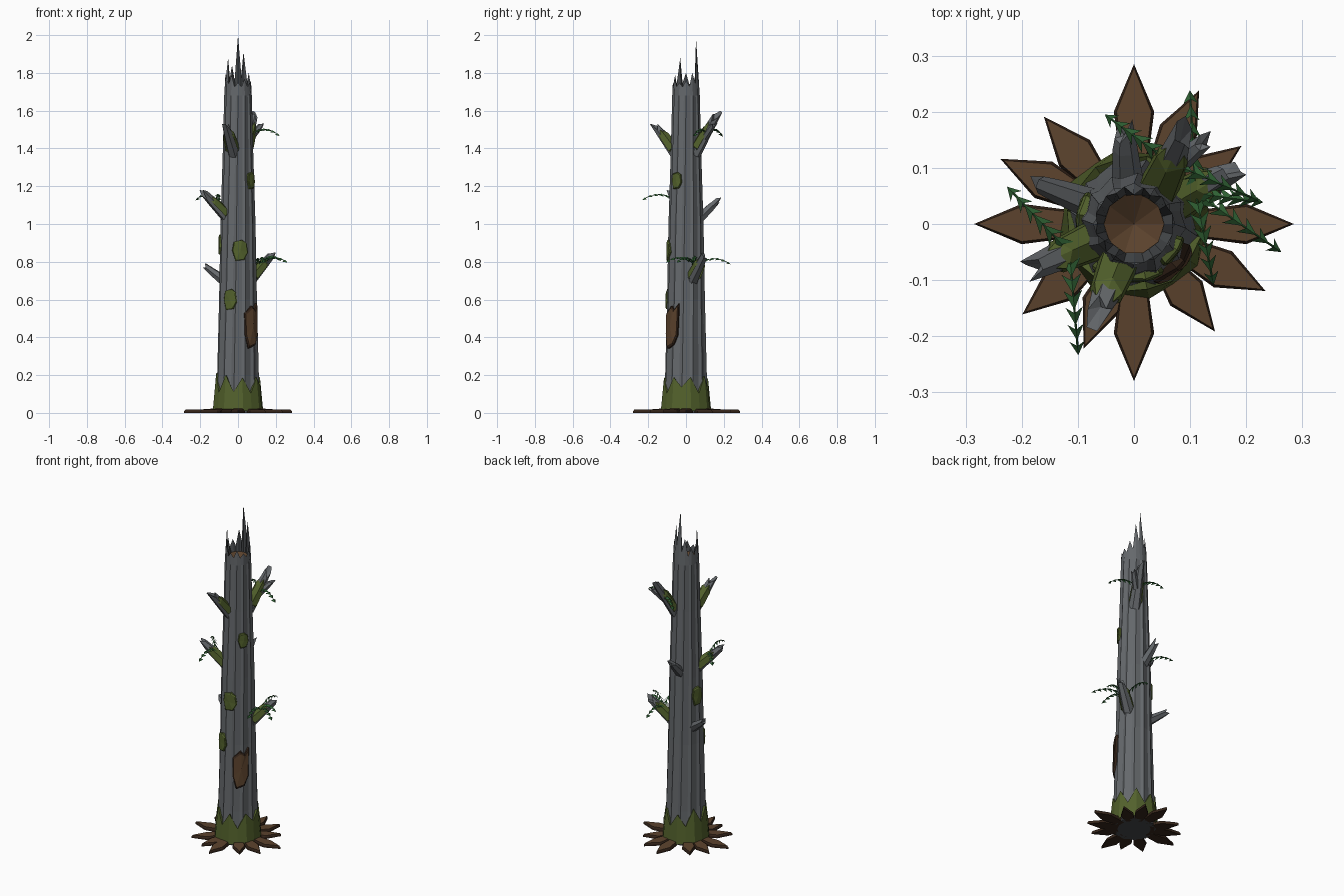
import bpy, math, random
from math import sin, cos, radians, tau
from mathutils import Vector

random.seed(4)
cube = bpy.data.objects.get("Cube")
if cube:
    bpy.data.objects.remove(cube)


def material(name, rgb):
    m = bpy.data.materials.new(name)
    m.use_nodes = True
    m.diffuse_color = (*rgb, 1)
    bsdf = next(n for n in m.node_tree.nodes if n.type == 'BSDF_PRINCIPLED')
    bsdf.inputs["Base Color"].default_value = (*rgb, 1)
    bsdf.inputs["Roughness"].default_value = 0.9
    return m


GREY = material("weathered grey", (0.13, 0.14, 0.15))
DARK = material("dark grey", (0.06, 0.065, 0.07))
MOSS = material("moss green", (0.085, 0.12, 0.025))
LEAF = material("leaf green", (0.03, 0.125, 0.035))
BROWN = material("bark brown", (0.105, 0.055, 0.026))
EDGE = material("dark brown", (0.035, 0.018, 0.01))


def build(name, verts, faces, mats, rule=None):
    me = bpy.data.meshes.new(name)
    me.from_pydata([tuple(v) for v in verts], [], faces)
    for m in mats:
        me.materials.append(m)
    if rule:
        for p in me.polygons:
            p.material_index = rule(p)
    ob = bpy.data.objects.new(name, me)
    bpy.context.collection.objects.link(ob)
    return ob


def polar(r, a, z):
    return Vector((r * cos(a), r * sin(a), z))


def strip(rows, n, closed=True):
    """Quads joining consecutive rows of n vertices."""
    return [(k * n + i, k * n + (i + 1) % n, (k + 1) * n + (i + 1) % n, (k + 1) * n + i)
            for k in range(rows - 1) for i in range(n if closed else n - 1)]


PROFILE = [(0, 0.122), (0.2, 0.112), (0.6, 0.101), (1.0, 0.093), (1.4, 0.08), (1.68, 0.073)]


def trunk_radius(z):
    for (z0, r0), (z1, r1) in zip(PROFILE, PROFILE[1:]):
        if z <= z1:
            return r0 + (r1 - r0) * (z - z0) / (z1 - z0)
    return PROFILE[-1][1]


# Fluted hollow trunk with a splintered rim
TEETH = [1.76, 1.8, 1.91, 2.0, 1.84, 1.78, 1.8, 1.88, 1.79, 1.75, 1.77, 1.75]
N = 2 * len(TEETH)
FLOOR = 1.7
rim = []
for i in range(N):
    a, b = TEETH[i // 2], TEETH[(i // 2 + 1) % len(TEETH)]
    rim.append(a if i % 2 == 0 else 1.71 + 0.4 * (min(a, b) - 1.71))
verts = []
for z, r in PROFILE:
    for i in range(N):
        flute = 1.0 if i % 2 == 0 else 0.92
        verts.append(polar(r * flute, tau * (i + 0.35 * (i % 2)) / N + 0.12 * (z - 1.7), z))
for i in range(N):
    verts.append(polar(0.073 - 0.07 * (rim[i] - 1.7), tau * i / N, rim[i]))
for i in range(N):
    verts.append(polar(0.052, tau * i / N, FLOOR))
rows = len(PROFILE) + 2
faces = strip(rows, N) + [tuple(reversed(range(N)))]
inner = N * (rows - 2)
build("trunk", verts, faces, [GREY, DARK],
      lambda p: 1 if inner <= p.index else 0)

# Rotten heartwood inside the hollow
verts = [polar(0.054, tau * i / 10, FLOOR + 0.01) for i in range(10)] + [Vector((0, 0, FLOOR - 0.03))]
build("heartwood", verts, [(i, (i + 1) % 10, 10) for i in range(10)], [BROWN])

# Moss collar with zigzag top
M = 16
top = [0.2 if i % 2 == 0 else 0.12 for i in range(M)]
top = [h + random.uniform(-0.02, 0.02) for h in top]
verts = [polar(0.136 if i % 2 == 0 else 0.128, tau * i / M + 0.2, 0.01) for i in range(M)]
verts += [polar(trunk_radius(top[i]) + 0.006, tau * i / M + 0.2, top[i]) for i in range(M)]
verts += [polar(0.095, tau * i / M + 0.2, top[i] - 0.01) for i in range(M)]
build("moss_collar", verts, strip(3, M), [MOSS])

# Ring of bark slabs on the ground
LENGTHS = [0.285, 0.237, 0.265, 0.285, 0.25, 0.265, 0.285, 0.256, 0.24, 0.28, 0.24, 0.263]
ANGLES = [0, 36, 64, 90, 130, 154, 180, 219, 248, 270, 307, 333]
for k, (length, deg) in enumerate(zip(LENGTHS, ANGLES)):
    a, verts = radians(deg), []
    for inset, z in ((0, 0.0), (0, 0.01), (0.005, 0.018)):
        w = 0.036 - inset
        for r, s in ((0.09, -0.6 * w), (length - 0.085, -w), (length - 1.4 * inset, 0),
                     (length - 0.085, w), (0.09, 0.6 * w)):
            lift = z + (0.008 if r < 0.1 and z else 0)
            verts.append(Vector((r * cos(a) - s * sin(a), r * sin(a) + s * cos(a), lift)))
    build(f"bark_slab_{k + 1}", verts, strip(3, 5) + [(4, 3, 2, 1, 0), (10, 11, 12, 13, 14)],
          [BROWN, EDGE], lambda p: 0 if p.index == 11 else 1)


def trunk_patch(name, deg, z, w, h, outline, mats, thick):
    """Raised plate that hugs the trunk."""
    n, verts = len(outline), []
    for shrink, lift in ((1, -0.012), (1, thick * 0.6), (0.88, thick)):
        for u, v in outline:
            zz = z + v * h * shrink
            r = trunk_radius(zz)
            verts.append(polar(r * cos(u * w * shrink / r * 0.5) + lift, radians(deg) + u * w * shrink / r, zz))
    verts.append(polar(trunk_radius(z) + thick, radians(deg), z))
    faces = strip(3, n) + [(2 * n + i, 2 * n + (i + 1) % n, 3 * n) for i in range(n)]
    build(name, verts, faces, mats, lambda p: 0 if p.index >= n * 2 else len(mats) - 1)


BLOB = [(-.3, -.5), (.25, -.45), (.5, -.1), (.4, .35), (.1, .5), (-.4, .4), (-.5, 0)]
SHARD = [(-.3, -.5), (.2, -.42), (.45, -.2), (.5, .5), (.2, .36), (0, .44), (-.5, .28), (-.5, -.2)]
for k, (deg, z, w, h) in enumerate([(-83, 0.86, 0.085, 0.11), (-114, 0.6, 0.075, 0.11),
                                    (-35, 1.23, 0.06, 0.09), (166, 0.89, 0.07, 0.11)]):
    trunk_patch(f"moss_patch_{k + 1}", deg, z, w, h, BLOB, [MOSS], 0.009)
trunk_patch("loose_bark_plate", -46, 0.46, 0.09, 0.24, SHARD, [BROWN, EDGE], 0.012)


def branch(name, start, end, r0, r1, moss=False):
    """Tapered snapped branch, optionally with a moss saddle on top."""
    a, b = Vector(start), Vector(end)
    d = (b - a).normalized()
    side = d.cross(Vector((0, 0, 1))).normalized()
    up = side.cross(d)
    n = 6

    def ring(t, r, i, count=n):
        ang = tau * i / count
        return a.lerp(b, t) + side * r * cos(ang) + up * r * sin(ang)

    verts = [ring(0, r0, i) for i in range(n)]
    verts += [ring(0.6, r0 * 0.4 + r1 * 0.6, i) for i in range(n)]
    verts += [ring(1 - random.choice((0, 0.12, 0.25)), r1, i) for i in range(n)]
    verts.append(a.lerp(b, 0.78))
    faces = strip(3, n) + [(2 * n + i, 2 * n + (i + 1) % n, 3 * n) for i in range(n)]
    build(name, verts, faces, [GREY])
    if moss:
        verts = []
        for t, grow in ((0.1, 0.7), (0.15, 1.2), (0.55, 1.22), (0.66, 0.8)):
            for i in range(5):
                tt = t + (0.06 if i % 2 and t > 0.5 else 0)
                verts.append(ring(tt, (r0 + (r1 - r0) * t) * grow, i * 1.25 - 0.5, 8))
        build(name + "_moss", verts, strip(4, 5, False), [MOSS])


branch("upper_back_branch", (0.035, 0.045, 1.37), (0.095, 0.175, 1.6), 0.034, 0.02, True)
branch("upper_back_fork", (0.07, 0.1, 1.46), (0.135, 0.155, 1.54), 0.02, 0.014)
branch("upper_front_branch", (-0.02, -0.05, 1.37), (-0.07, -0.175, 1.54), 0.034, 0.02, True)
branch("middle_right_branch", (-0.05, -0.02, 1.03), (-0.195, -0.085, 1.18), 0.034, 0.02, True)
branch("middle_back_branch", (-0.01, 0.06, 1.02), (-0.02, 0.185, 1.14), 0.03, 0.017)
branch("lower_left_branch", (0.06, 0.03, 0.7), (0.19, 0.105, 0.85), 0.034, 0.02, True)
branch("lower_right_branch", (-0.06, 0.03, 0.69), (-0.18, 0.075, 0.78), 0.03, 0.016)


def sprig(name, start, end, lift=0.03, count=6):
    """Arching stem carrying arrow-shaped leaflets."""
    a, b = Vector(start), Vector(end)
    mid = (a + b) / 2 + Vector((0, 0, 2 * lift))
    up = Vector((0, 0, 1))
    verts, faces = [], []

    def point(t):
        return a * (1 - t) ** 2 + mid * 2 * t * (1 - t) + b * t * t

    def frame(t):
        d = (point(t + 0.01) - point(t - 0.01)).normalized()
        return d, d.cross(up).normalized()

    for k in range(count + 1):
        d, s = frame(k / count)
        verts += [point(k / count) + o for o in (s * 0.002, up * 0.003, s * -0.002)]
    faces += strip(count + 1, 3)
    for k in range(count):
        t = (k + 0.75) / count
        d, s = frame(t)
        size = 0.036 - 0.012 * t
        p, j = point(t), len(verts)
        nose = p + d * size * 0.75
        verts += [nose, p - d * size * 0.4 + s * size * 0.55 - up * 0.008, p + up * 0.006,
                  p - d * size * 0.4 - s * size * 0.55 - up * 0.008]
        faces += [(j, j + 2, j + 1), (j, j + 3, j + 2)]
    build(name, verts, faces, [LEAF])


SPRIGS = {
    "upper": ((0.065, 0.11, 1.47), [(-0.045, 0.19, 1.47), (0.215, 0.045, 1.47)]),
    "middle": ((-0.115, -0.05, 1.12), [(-0.22, 0.06, 1.13), (-0.1, -0.225, 1.13)]),
    "lower": ((0.11, 0.055, 0.78), [(0.255, -0.045, 0.8), (0.14, -0.1, 0.8), (0.1, 0.23, 0.79), (0.22, 0.04, 0.81)]),
}
for level, (start, ends) in SPRIGS.items():
    for k, end in enumerate(ends):
        sprig(f"{level}_sprig_{k + 1}", start, end)
